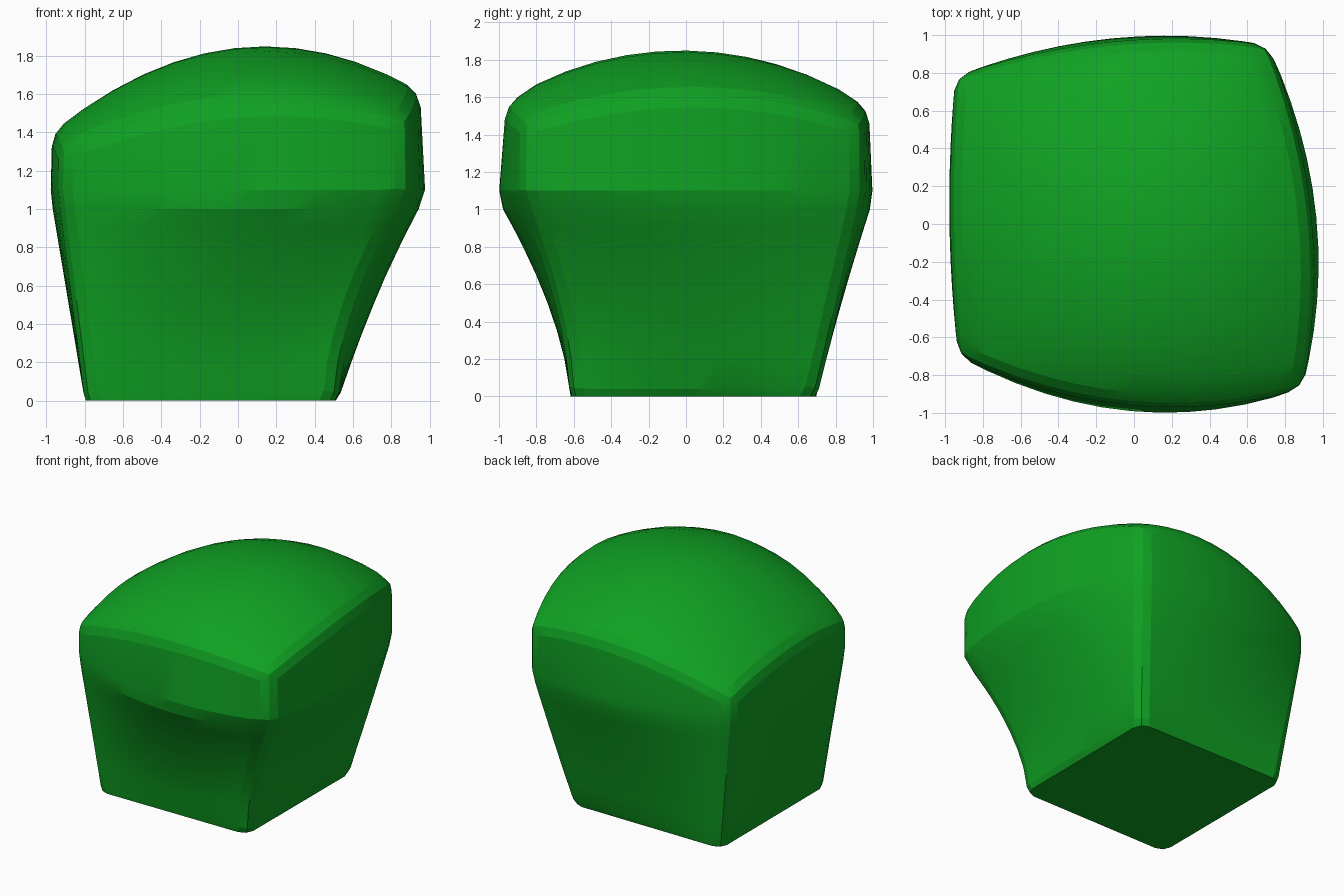
import bpy, bmesh, math
from mathutils import Vector

cube = bpy.data.objects.get("Cube")
if cube:
    bpy.data.objects.remove(cube, do_unlink=True)

N = 12  # divisions along each side

# Corner outlines, counter-clockwise from the front at -x
BASE = [Vector(p) for p in ((-.8, -.62), (.52, -.62), (.52, .70), (-.8, .70))]
RIM = [Vector(p) for p in ((-.93, -.70), (.89, -.87), (.71, .945), (-.945, .78))]
RIM_Z = [1.32, 1.47, 1.47, 1.26]      # corner heights
FLARE = [1, 1.7, .95, 1]              # how late each corner leans out
ARCH = [.155, .15, .15, .11]          # rise of the rim between corners
BULGE = [.205, .165, .12, .04]        # outward swell of each side
SWELL = [1.6, .85, 1.4, 1]            # how late each side swells
OUT = [Vector(d) for d in ((0, -1), (1, 0), (0, 1), (-1, 0))]

# Heights of the rings; the last one is the rim
LEVELS = [0, .04, .2, .35, .5, .65, .8, .9, 1.0, 1.1, None]


def corner(i, z):
    """Outline corner at a height, with a small lip at the very bottom."""
    if z is None:
        return RIM[i]
    blend = min(1, z / 1.08) ** FLARE[i] if z > 0 else -.04
    return BASE[i].lerp(RIM[i], blend)


def side_point(side, s, z):
    """Point on one side, s running 0..1 between its corners."""
    nxt = (side + 1) % 4
    hump = 4 * s * (1 - s)
    swell = .82 if z is None else min(1, z) ** SWELL[side]
    p = corner(side, z).lerp(corner(nxt, z), s) + OUT[side] * BULGE[side] * swell * hump
    if z is None:
        z = RIM_Z[side] * (1 - s) + RIM_Z[nxt] * s + ARCH[side] * hump
    return Vector((p.x, p.y, z))


def top_point(s, t):
    """Patch spanned by the four rim curves, raised in the middle."""
    front, back = side_point(0, s, None), side_point(2, 1 - s, None)
    right, left = side_point(1, t, None), side_point(3, 1 - t, None)
    c = [side_point(i, 0, None) for i in range(4)]
    flat = c[0].lerp(c[1], s).lerp(c[3].lerp(c[2], s), t)
    p = front.lerp(back, t) + left.lerp(right, s) - flat
    p.z += .177 * 4 * s * (1 - s) * (4 * t * (1 - t)) ** .75
    return p


def add_grid(bm, rows):
    verts = [[bm.verts.new(p) for p in row] for row in rows]
    for r0, r1 in zip(verts, verts[1:]):
        for i in range(len(r0) - 1):
            bm.faces.new((r0[i], r0[i + 1], r1[i + 1], r1[i]))


bm = bmesh.new()
# Four sides
for side in range(4):
    add_grid(bm, [[side_point(side, i / N, z) for i in range(N + 1)] for z in LEVELS])
# Domed top
add_grid(bm, [[top_point(i / N, j / N) for i in range(N + 1)] for j in range(N + 1)])
bmesh.ops.remove_doubles(bm, verts=bm.verts[:], dist=.0005)
# Flat underside
bmesh.ops.holes_fill(bm, edges=[e for e in bm.edges if e.is_boundary], sides=0)
bmesh.ops.recalc_face_normals(bm, faces=bm.faces[:])
# Rounded corners and rim
sharp = [e for e in bm.edges
         if e.calc_face_angle(0) > .5 and max(v.co.z for v in e.verts) > .01]
bmesh.ops.bevel(bm, geom=sharp, offset=.075, offset_type='OFFSET', segments=2,
                profile=.5, affect='EDGES', clamp_overlap=True)

mesh = bpy.data.meshes.new("bush_body")
bm.to_mesh(mesh)
bm.free()
bush = bpy.data.objects.new("bush_body", mesh)
bpy.context.collection.objects.link(bush)

# Leaf green
color = (.005, .36, .017, 1)
mat = bpy.data.materials.new("leaf_green")
mat.use_nodes = True
mat.diffuse_color = color
bsdf = mat.node_tree.nodes["Principled BSDF"]
bsdf.inputs["Base Color"].default_value = color
bsdf.inputs["Roughness"].default_value = .8
mesh.materials.append(mat)

bpy.ops.object.select_all(action='DESELECT')
bush.select_set(True)
bpy.context.view_layer.objects.active = bush
bpy.ops.object.shade_smooth_by_angle(angle=math.radians(14))
